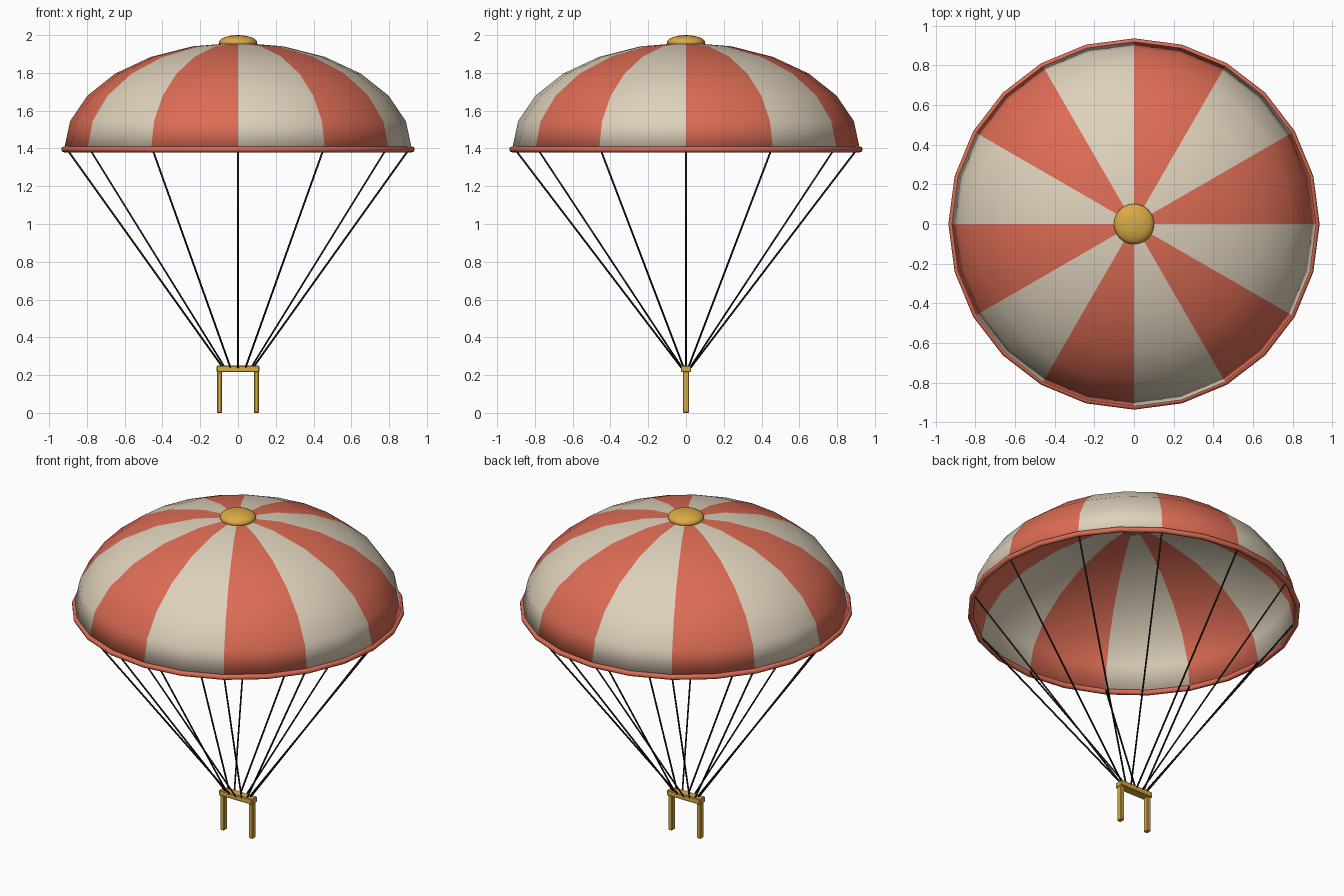
import bpy, bmesh
from math import sin, cos, pi, atan2
from mathutils import Vector

if "Cube" in bpy.data.objects:
    bpy.data.objects.remove(bpy.data.objects["Cube"])


def material(name, rgb):
    mat = bpy.data.materials.new(name)
    mat.use_nodes = True
    mat.diffuse_color = (*rgb, 1)
    mat.node_tree.nodes["Principled BSDF"].inputs["Base Color"].default_value = (*rgb, 1)
    return mat


RED = material("coral red", (0.72, 0.15, 0.09))
CREAM = material("cream", (0.73, 0.64, 0.50))
GOLD = material("gold", (0.70, 0.40, 0.06))
DARK = material("dark cord", (0.012, 0.010, 0.009))

GORES, SIDES = 12, 24
RADIUS, BASE, HEIGHT = 0.92, 1.40, 0.56


def finish(name, mat, smooth=True):
    obj = bpy.context.object
    obj.name = name
    obj.data.materials.append(mat)
    if smooth:
        bpy.ops.object.shade_smooth()
    return obj


def box(name, size, centre):
    bpy.ops.mesh.primitive_cube_add(size=1, location=centre)
    bpy.context.object.scale = size
    bpy.ops.object.transform_apply(location=False, rotation=False, scale=True)
    obj = finish(name, GOLD, False)
    bevel = obj.modifiers.new("soft edges", 'BEVEL')
    bevel.width = 0.004


# Canopy: half ellipse spun into a dome, coloured gore by gore
bm = bmesh.new()
steps = 6
profile = [bm.verts.new((RADIUS * cos(i * pi / 2 / steps), 0,
                         BASE + HEIGHT * sin(i * pi / 2 / steps)))
           for i in range(steps + 1)]
edges = [bm.edges.new(pair) for pair in zip(profile, profile[1:])]
bmesh.ops.spin(bm, geom=profile + edges, cent=(0, 0, 0), axis=(0, 0, 1),
               angle=2 * pi, steps=SIDES)
bmesh.ops.remove_doubles(bm, verts=bm.verts[:], dist=0.0005)
for face in bm.faces:
    face.normal_update()
    mid = face.calc_center_median()
    if face.normal.dot(mid - Vector((0, 0, BASE))) < 0:
        face.normal_flip()
    gore = int((atan2(mid.y, mid.x) % (2 * pi)) / (2 * pi / GORES))
    face.material_index = gore % 2
    face.smooth = True
mesh = bpy.data.meshes.new("canopy")
bm.to_mesh(mesh)
bm.free()
mesh.materials.append(RED)
mesh.materials.append(CREAM)
canopy = bpy.data.objects.new("canopy", mesh)
bpy.context.collection.objects.link(canopy)
shell = canopy.modifiers.new("cloth thickness", 'SOLIDIFY')
shell.thickness = 0.008
shell.offset = -1

# Rolled hem around the canopy mouth
bpy.ops.mesh.primitive_torus_add(major_radius=RADIUS, minor_radius=0.016,
                                 major_segments=SIDES, minor_segments=8,
                                 location=(0, 0, 1.395))
finish("canopy_hem", RED)

# Crown cap
bpy.ops.mesh.primitive_uv_sphere_add(segments=24, ring_count=12, radius=1,
                                     location=(0, 0, 1.96))
bpy.context.object.scale = (0.102, 0.102, 0.04)
bpy.ops.object.transform_apply(location=False, rotation=False, scale=True)
finish("crown_cap", GOLD)

# Suspension lines from each gore seam to the harness bar
for i in range(GORES):
    a = 2 * pi * i / GORES
    top = Vector((0.905 * cos(a), 0.905 * sin(a), 1.395))
    bottom = Vector((0.08 * cos(a), 0.025 * sin(a), 0.24))
    line = top - bottom
    bpy.ops.mesh.primitive_cylinder_add(vertices=6, radius=0.005, depth=line.length,
                                        location=(top + bottom) / 2,
                                        rotation=line.to_track_quat('Z', 'Y').to_euler())
    finish(f"suspension_line_{i + 1}", DARK)

# Harness bar and its two hanging straps
box("harness_bar", (0.226, 0.054, 0.034), (0, 0, 0.233))
for side, x in (("left", 0.098), ("right", -0.098)):
    box(f"{side}_strap", (0.026, 0.034, 0.22), (x, 0, 0.11))
